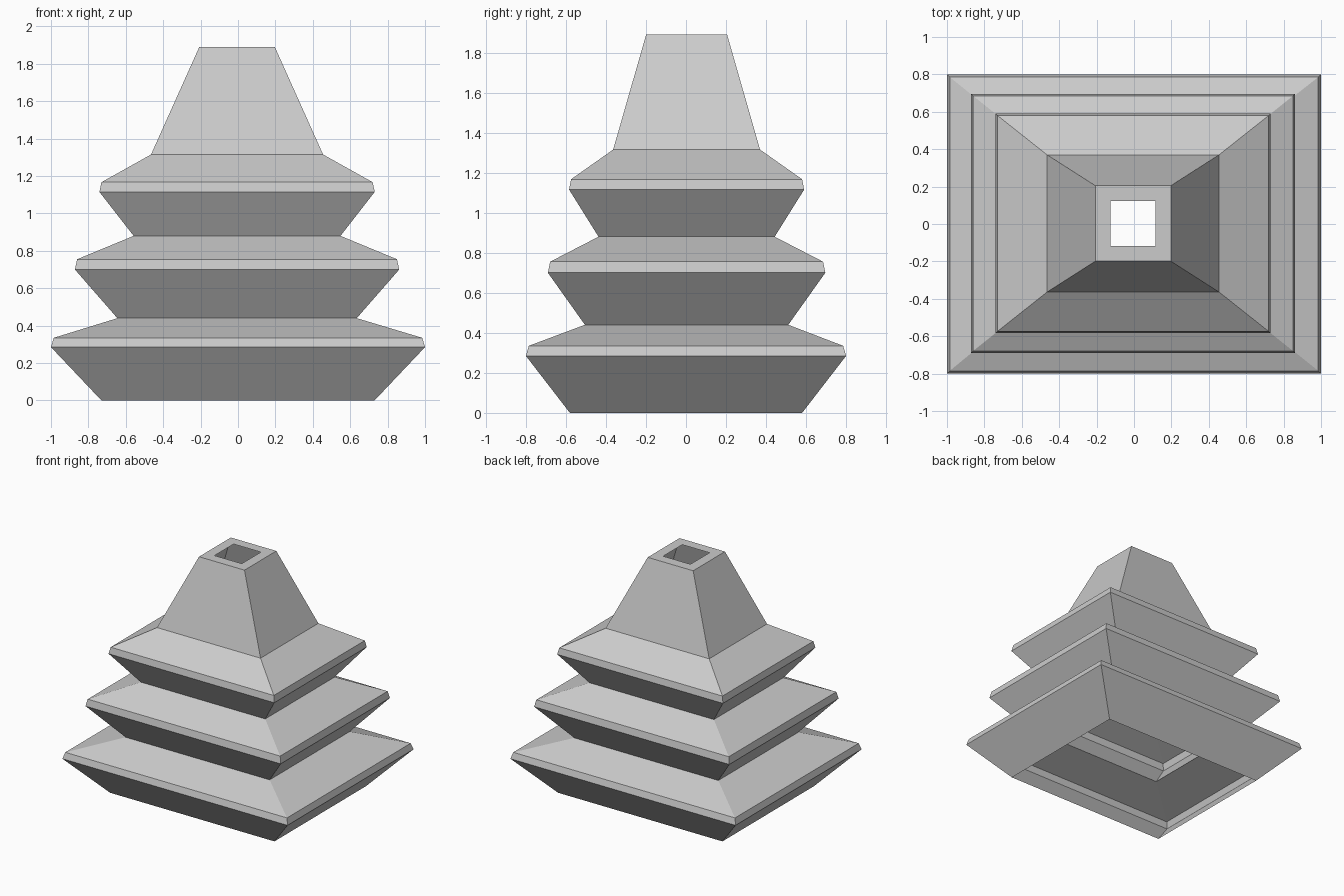
import bpy, bmesh

if "Cube" in bpy.data.objects:
    bpy.data.objects.remove(bpy.data.objects["Cube"])

# Rectangular rings from the open base to the inner edge of the top rim:
# half width, half depth, height
rings = [
    (0.73, 0.58, 0.0),
    (1.0, 0.80, 0.285), (0.985, 0.785, 0.335),      # lower eave
    (0.64, 0.508, 0.44),
    (0.867, 0.693, 0.70), (0.855, 0.682, 0.755),    # middle eave
    (0.553, 0.44, 0.88),
    (0.736, 0.587, 1.115), (0.725, 0.577, 1.167),   # upper eave
    (0.46, 0.367, 1.315),
    (0.202, 0.202, 1.89), (0.121, 0.121, 1.89),     # chimney and its rim
]


def add_ring(bm, hx, hy, z):
    # Upper tiers sit very slightly off centre
    ox, oy = (-0.005, 0.003) if z > 0.4 else (0, 0)
    corners = ((-1, -1), (1, -1), (1, 1), (-1, 1))
    return [bm.verts.new((ox + sx * hx, oy + sy * hy, z)) for sx, sy in corners]


# Tiered hollow shell, open at the bottom and through the top
bm = bmesh.new()
loops = [add_ring(bm, *r) for r in rings]
for low, high in zip(loops, loops[1:]):
    for i in range(4):
        j = (i + 1) % 4
        bm.faces.new((low[i], low[j], high[j], high[i]))

mesh = bpy.data.meshes.new("tiered_roof_shell")
bm.to_mesh(mesh)
bm.free()
bpy.context.collection.objects.link(bpy.data.objects.new("tiered_roof_shell", mesh))
